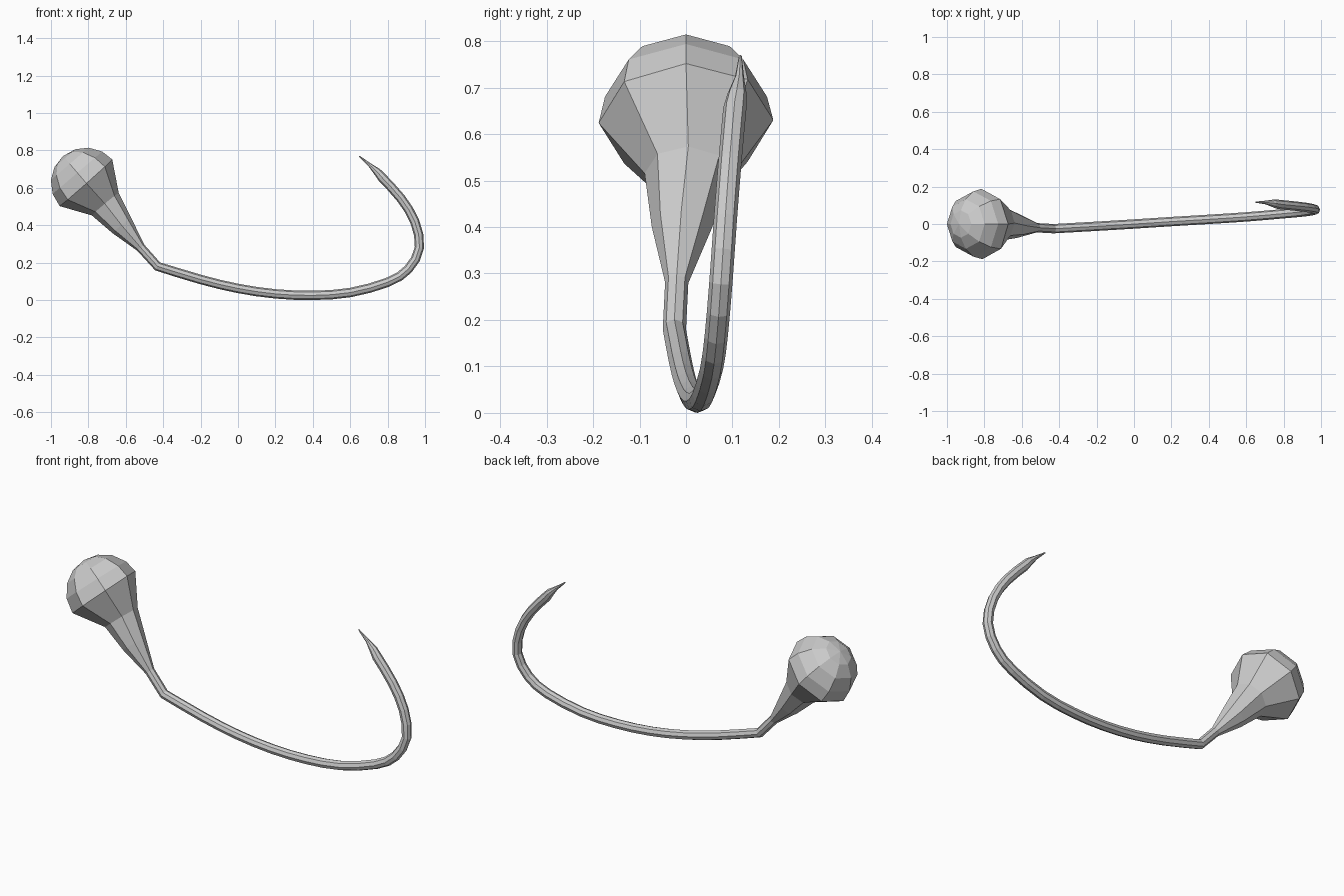
import bpy, bmesh, math
from mathutils import Vector

if "Cube" in bpy.data.objects:
    bpy.data.objects.remove(bpy.data.objects["Cube"])

SIDES = 8


def sweep(name, stations, start_dir=None, end_dir=None):
    """Loft rings of SIDES vertices along (point, radius) stations; radius 0 makes a tip."""
    bm = bmesh.new()
    pts = [Vector(p) for p, r in stations]
    rings = []
    for i, (p, r) in enumerate(stations):
        a, b = pts[max(i - 1, 0)], pts[min(i + 1, len(pts) - 1)]
        t = (b - a).normalized()
        if i == 0 and start_dir:
            t = Vector(start_dir).normalized()
        if i == len(pts) - 1 and end_dir:
            t = Vector(end_dir).normalized()
        v = t.cross(Vector((0, 1, 0))).normalized()
        u = v.cross(t)
        if r == 0:
            rings.append([bm.verts.new(pts[i])])
            continue
        rings.append([bm.verts.new(pts[i] + r * (u * math.cos(k * math.tau / SIDES)
                      + v * math.sin(k * math.tau / SIDES))) for k in range(SIDES)])
    for A, B in zip(rings, rings[1:]):
        for k in range(SIDES):
            n = (k + 1) % SIDES
            loop = [A[k % len(A)], A[n % len(A)], B[n % len(B)], B[k % len(B)]]
            bm.faces.new(list(dict.fromkeys(loop)))
    bmesh.ops.recalc_face_normals(bm, faces=bm.faces)
    me = bpy.data.meshes.new(name)
    bm.to_mesh(me)
    bm.free()
    ob = bpy.data.objects.new(name, me)
    bpy.context.collection.objects.link(ob)
    return ob


def smooth_path(pts, n=2):
    """Catmull-Rom subdivision of a point list."""
    P = [Vector(p) for p in pts]
    out = []
    for i in range(len(P) - 1):
        p0, p1, p2, p3 = P[max(i - 1, 0)], P[i], P[i + 1], P[min(i + 2, len(P) - 1)]
        for k in range(n):
            t = k / n
            out.append(0.5 * (2 * p1 + (p2 - p0) * t + (2 * p0 - 5 * p1 + 4 * p2 - p3) * t * t
                              + (3 * p1 - p0 - 3 * p2 + p3) * t ** 3))
    return out + [P[-1]]


ELBOW = (-0.43, -0.025, 0.18)
ELBOW_DIR = (0.9, 0, -0.55)

# Bulb handle: domed end, tapering down to the elbow
axis = Vector((-0.65, 0, 0.76)).normalized()
centre = Vector((-0.813, 0, 0.627))
R = 0.188
handle = [(centre + axis * R * math.sin(a), R * math.cos(a) if a < 1.5 else 0)
          for a in [math.radians(d) for d in (90, 67, 45, 22, 0)]]
handle += [((-0.71, 0.005, 0.513), 0.094),
           ((-0.62, -0.01, 0.397), 0.064),
           ((-0.52, -0.02, 0.28), 0.025),
           (ELBOW, 0.025)]
sweep("bulb_handle", handle, start_dir=-axis, end_dir=ELBOW_DIR)

# Curved hook shaft with a pointed tip
path = smooth_path([ELBOW, (-0.2, -0.012, 0.11), (0.0, 0.0, 0.062), (0.2, 0.013, 0.033),
                    (0.4, 0.025, 0.025), (0.6, 0.038, 0.04), (0.8, 0.055, 0.095),
                    (0.91, 0.065, 0.165), (0.97, 0.075, 0.28), (0.945, 0.085, 0.42),
                    (0.87, 0.095, 0.545), (0.77, 0.105, 0.655)])
shaft = [(p, 0.025) for p in path]
shaft += [((0.745, 0.11, 0.685), 0.021), ((0.705, 0.115, 0.722), 0.01), ((0.65, 0.117, 0.768), 0.003),
          ((0.648, 0.117, 0.77), 0)]
sweep("hook_shaft", shaft, start_dir=ELBOW_DIR)
